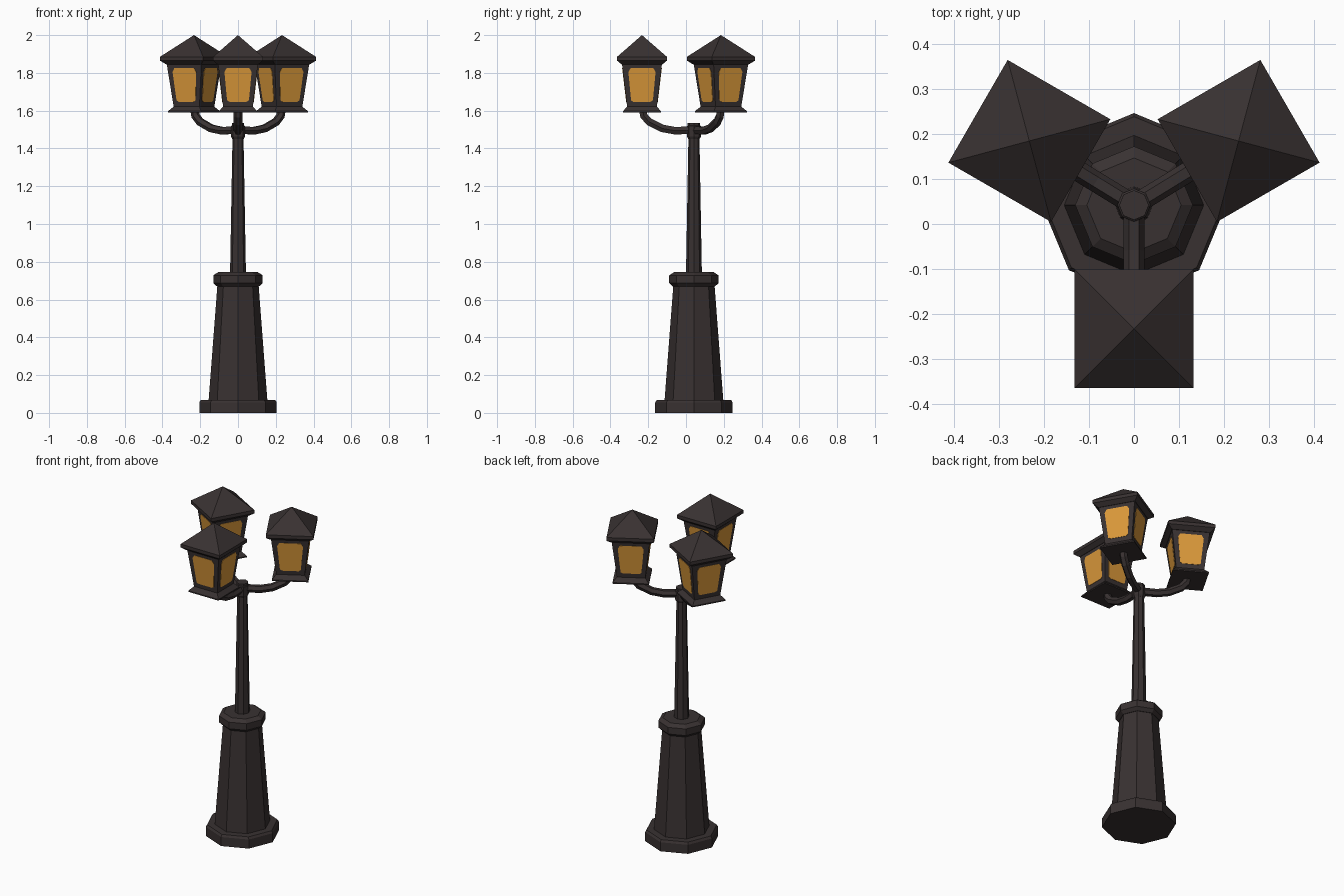
import bpy, bmesh, math
from mathutils import Vector, Matrix

if "Cube" in bpy.data.objects:
    bpy.data.objects.remove(bpy.data.objects["Cube"])


def material(name, rgb):
    m = bpy.data.materials.new(name)
    m.diffuse_color = (*rgb, 1)
    m.use_nodes = True
    m.node_tree.nodes["Principled BSDF"].inputs["Base Color"].default_value = m.diffuse_color
    return m


IRON = material("dark iron", (0.040, 0.031, 0.031))
GLASS = material("amber glass", (0.70, 0.315, 0.042))
POST = Vector((0, 0.042, 0))


def loft(name, rings, mat, matrix=Matrix()):
    """Skin a list of equal-length point rings and cap both ends."""
    bm = bmesh.new()
    vs = [[bm.verts.new(matrix @ Vector(p)) for p in r] for r in rings]
    n = len(vs[0])
    for a, b in zip(vs, vs[1:]):
        for i in range(n):
            j = (i + 1) % n
            bm.faces.new((a[i], a[j], b[j], b[i]))
    bm.faces.new(vs[0][::-1])
    bm.faces.new(vs[-1])
    bmesh.ops.remove_doubles(bm, verts=bm.verts, dist=0.0005)
    bmesh.ops.recalc_face_normals(bm, faces=bm.faces)
    me = bpy.data.meshes.new(name)
    bm.to_mesh(me)
    bm.free()
    me.materials.append(mat)
    ob = bpy.data.objects.new(name, me)
    bpy.context.collection.objects.link(ob)
    return ob


def turned(name, profile, n, mat, matrix, phase=0.0):
    """Regular n-sided part from a (radius, height) profile."""
    rings = [[(r * math.cos(phase + math.tau * i / n),
               r * math.sin(phase + math.tau * i / n), z) for i in range(n)]
             for r, z in profile]
    return loft(name, rings, mat, matrix)


def square(name, profile, mat, matrix):
    """Square part from a (half width, height) profile."""
    return turned(name, [(h * math.sqrt(2), z) for h, z in profile], 4, mat,
                  matrix, math.pi / 4)


# Octagonal post
post = Matrix.Translation(POST)
turned("base_plinth", [(0.205, 0), (0.205, 0.055), (0.197, 0.068), (0.15, 0.068)], 8, IRON, post)
turned("pedestal", [(0.156, 0.06), (0.108, 0.69)], 8, IRON, post)
turned("pedestal_collar", [(0.112, 0.67), (0.131, 0.688), (0.131, 0.728), (0.105, 0.745), (0.04, 0.745)], 8, IRON, post)
turned("pole", [(0.042, 0.74), (0.029, 1.47)], 8, IRON, post)
turned("hub", [(0.030, 1.45), (0.037, 1.463), (0.037, 1.518), (0.033, 1.522), (0.033, 1.535)], 8, IRON, post)

# Lantern dimensions
BODY_LOW, BODY_HIGH = (0.078, 1.615), (0.106, 1.85)


def body_half(z):
    t = (z - BODY_LOW[1]) / (BODY_HIGH[1] - BODY_LOW[1])
    return BODY_LOW[0] + t * (BODY_HIGH[0] - BODY_LOW[0])


# Pane outline with clipped corners: (half width, height)
PANE = [(0.046, 1.647), (0.058, 1.655), (0.072, 1.805), (0.060, 1.825)]
outline = PANE + [(-x, z) for x, z in reversed(PANE)]


def arm(name, turn, reach):
    """Hexagonal bent arm swept along a path in the vertical plane."""
    path = [Vector((0, 0, 1.497)), Vector((0, -0.10, 1.494)), Vector((0, -0.165, 1.506)),
            Vector((0, -0.235, 1.541)), Vector((0, -0.262, 1.572)), Vector((0, -0.270, 1.61))]
    for p in path:
        p.y *= reach / 0.272
    rings = []
    for i, p in enumerate(path):
        t = (path[min(i + 1, 5)] - path[max(i - 1, 0)]).normalized()
        side = Vector((1, 0, 0))
        up = side.cross(t)
        rings.append([p + 0.023 * (side * math.cos(k * math.tau / 6) + up * math.sin(k * math.tau / 6))
                      for k in range(6)])
    loft(name, rings, IRON, post @ Matrix.Rotation(turn, 4, 'Z'))


# Three lanterns on arms
for label, x, y, turn in (("front", 0, -0.233, 0),
                          ("right", 0.233, 0.185, math.radians(120)),
                          ("left", -0.233, 0.185, math.radians(240))):
    m = Matrix.Translation((x, y, 0)) @ Matrix.Rotation(turn, 4, 'Z')
    d = Vector((x, y, 0)) - POST
    arm(label + "_arm", math.atan2(d.y, d.x) + math.pi / 2, d.length)
    square(label + "_lantern_foot", [(0.101, 1.59), (0.101, 1.597), (0.078, 1.622)], IRON, m)
    square(label + "_lantern_body", [BODY_LOW, BODY_HIGH], IRON, m)
    square(label + "_lantern_roof", [(0.108, 1.845), (0.132, 1.865), (0.132, 1.885), (0.0001, 2.0)], IRON, m)
    for k in range(4):
        rings = [[(px, -body_half(z) - off, z) for px, z in outline] for off in (-0.002, 0.002)]
        loft(f"{label}_lantern_pane_{k + 1}", rings, GLASS,
             m @ Matrix.Rotation(k * math.pi / 2, 4, 'Z'))
